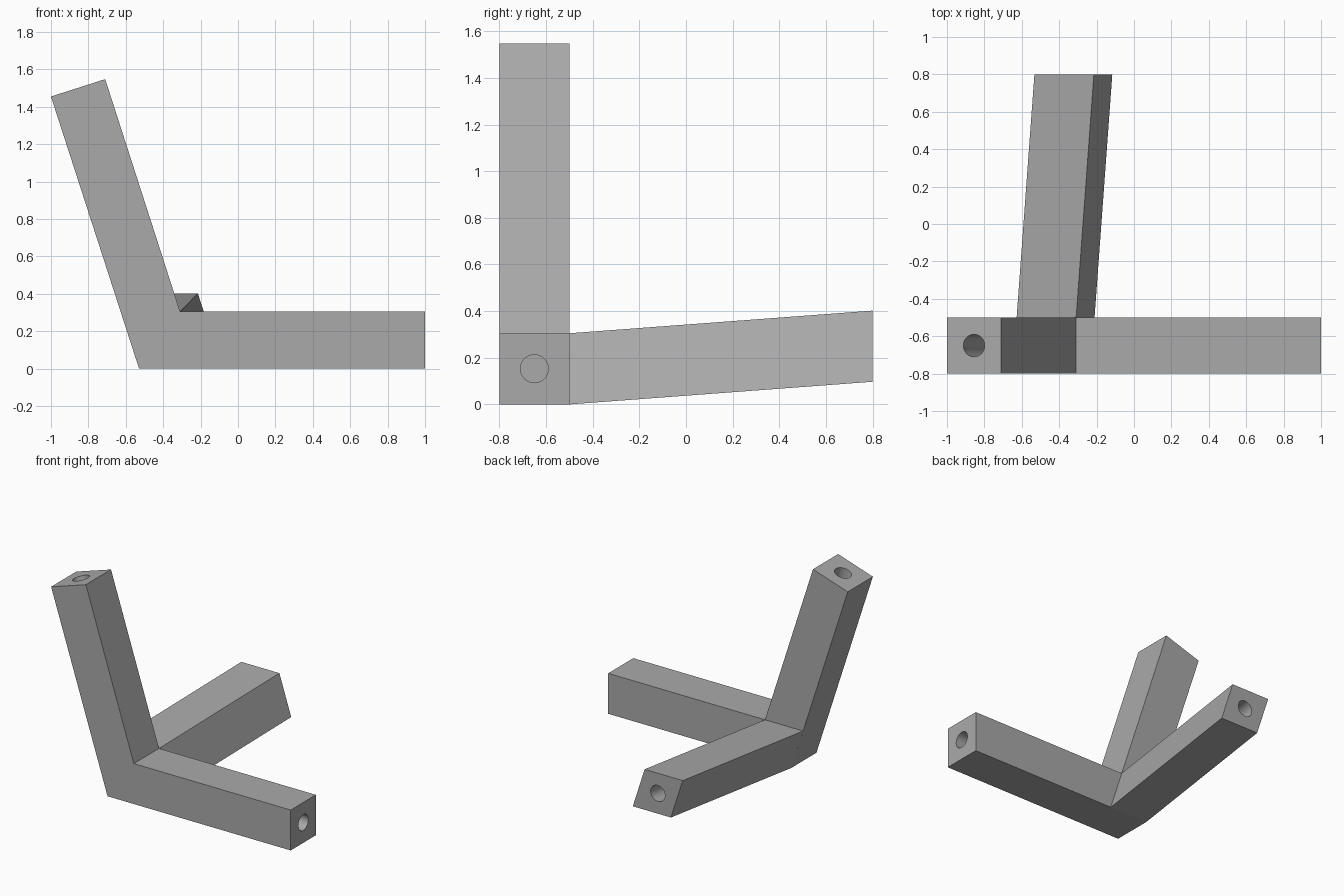
import bpy, bmesh, math
from mathutils import Vector

cube = bpy.data.objects.get("Cube")
if cube:
    bpy.data.objects.remove(cube, do_unlink=True)

GREY = (0.4, 0.4, 0.4, 1)
mat = bpy.data.materials.new("grey")
mat.use_nodes = True
mat.diffuse_color = GREY
mat.node_tree.nodes["Principled BSDF"].inputs["Base Color"].default_value = GREY


def add_object(name, bm):
    mesh = bpy.data.meshes.new(name)
    bm.to_mesh(mesh)
    bm.free()
    mesh.materials.append(mat)
    obj = bpy.data.objects.new(name, mesh)
    bpy.context.collection.objects.link(obj)
    return obj


def grow_arm(bm, direction, place):
    """Extrude the face pointing in a direction and place its new corners."""
    face = max(bm.faces, key=lambda f: f.normal.dot(direction))
    new = bmesh.ops.extrude_discrete_faces(bm, faces=[face])["faces"][0]
    for v in new.verts:
        v.co = place(v.co.copy())
    bm.normal_update()


# Skewed elbow block where the three arms meet
LEAN, THICK = -0.323, 0.305
bm = bmesh.new()
bmesh.ops.create_cube(bm, size=1)
for v in bm.verts:
    z = (v.co.z + 0.5) * THICK
    v.co = (-0.37 + v.co.x * 0.318 + LEAN * z, -0.65 + v.co.y * 0.3, z)
bm.normal_update()

# Back, side and leaning upright arms
grow_arm(bm, Vector((0, 1, 0)), lambda c: c + Vector((0.095, 1.3, 0.097)))
grow_arm(bm, Vector((1, 0, 0)), lambda c: Vector((1, c.y, c.z)))
grow_arm(bm, Vector((0, 0, 1)), lambda c: Vector(
    (-1, c.y, 1.455) if c.x < -0.45 else (-0.71, c.y, 1.548)))
bmesh.ops.remove_doubles(bm, verts=bm.verts, dist=0.0001)
bmesh.ops.dissolve_limit(bm, angle_limit=math.radians(0.6),
                         verts=bm.verts, edges=bm.edges)
bmesh.ops.recalc_face_normals(bm, faces=bm.faces)
bracket = add_object("corner_connector", bm)

# Round sockets drilled along each arm: end centre, arm direction
sockets = {
    "side": ((1, -0.65, 0.153), (1, 0, 0)),
    "back": ((-0.325, 0.8, 0.25), (0.095, 1.3, 0.097)),
    "upright": ((-0.855, -0.65, 1.5), (LEAN, 0, 1)),
}
DEPTH, RADIUS = 0.6, 0.06
for name, (end, axis) in sockets.items():
    bm = bmesh.new()
    bmesh.ops.create_cone(bm, cap_ends=True, segments=32, radius1=RADIUS,
                          radius2=RADIUS, depth=DEPTH * 2)
    cutter = add_object(name + "_socket_cutter", bm)
    cutter.location = end
    cutter.rotation_euler = Vector(axis).to_track_quat('Z', 'Y').to_euler()
    mod = bracket.modifiers.new(name + "_socket", 'BOOLEAN')
    mod.operation = 'DIFFERENCE'
    mod.solver = 'EXACT'
    mod.object = cutter
    cutter.hide_render = True

# Bake the sockets, drop the cutters and smooth the round walls
bpy.ops.object.select_all(action='DESELECT')
bracket.select_set(True)
bpy.context.view_layer.objects.active = bracket
bpy.context.view_layer.update()
for mod in list(bracket.modifiers):
    cutter = mod.object
    bpy.ops.object.modifier_apply(modifier=mod.name)
    bpy.data.objects.remove(cutter, do_unlink=True)
bpy.ops.object.shade_smooth_by_angle(angle=math.radians(30))
# Keep the shallow bends crisp: only socket walls stay smooth
for poly in bracket.data.polygons:
    poly.use_smooth = len(poly.vertices) == 4 and poly.area < 0.03
